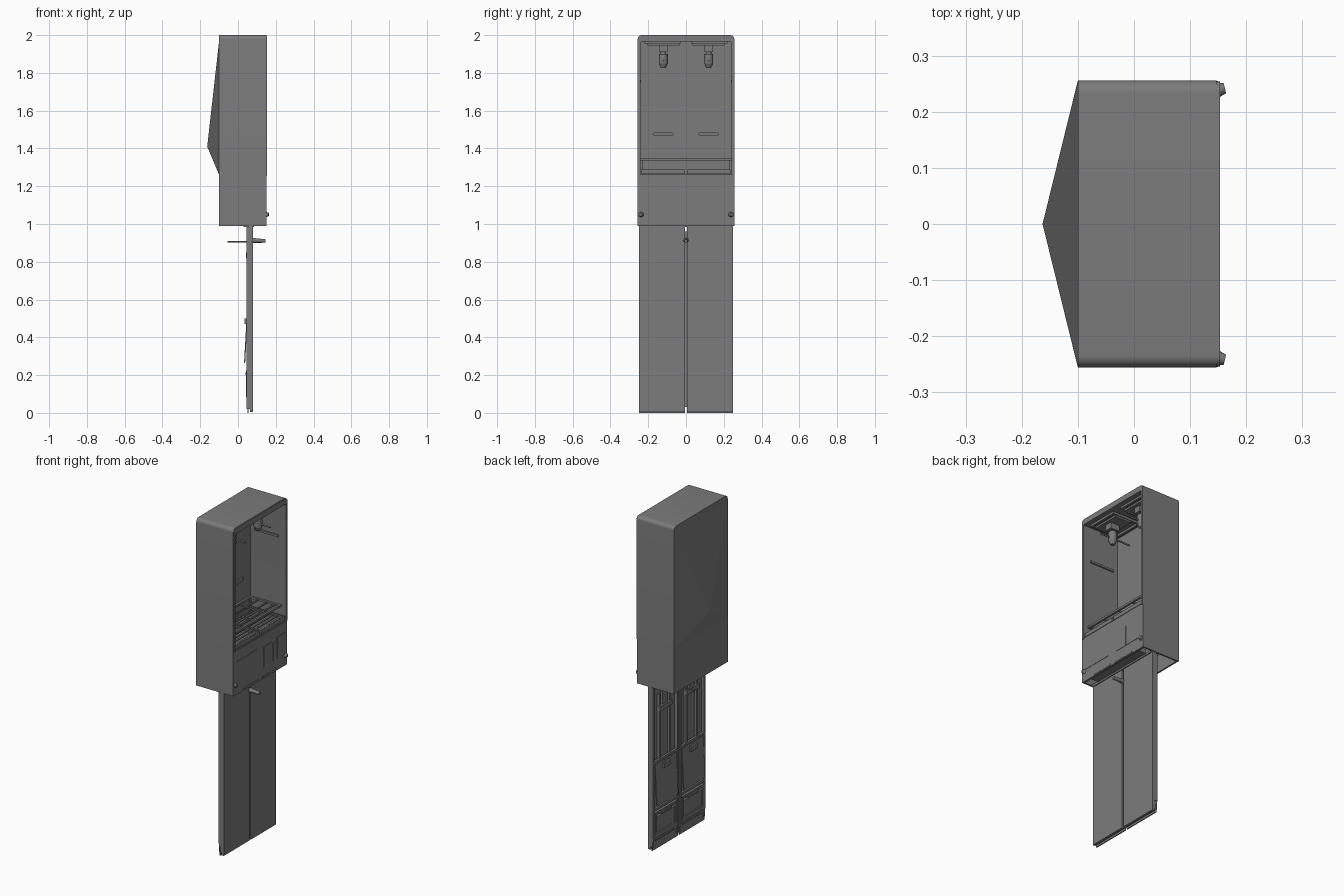
import bpy, bmesh, math
from mathutils import Vector

if "Cube" in bpy.data.objects:
    bpy.data.objects.remove(bpy.data.objects["Cube"])

mat = bpy.data.materials.new("dark_grey_metal")
mat.diffuse_color = (0.2, 0.2, 0.2, 1)
mat.use_nodes = True
mat.node_tree.nodes["Principled BSDF"].inputs["Base Color"].default_value = mat.diffuse_color


def finish(name, bm, smooth=False):
    bmesh.ops.recalc_face_normals(bm, faces=bm.faces)
    me = bpy.data.meshes.new(name)
    bm.to_mesh(me)
    bm.free()
    me.materials.append(mat)
    ob = bpy.data.objects.new(name, me)
    bpy.context.collection.objects.link(ob)
    if smooth:
        bpy.ops.object.select_all(action='DESELECT')
        ob.select_set(True)
        bpy.context.view_layer.objects.active = ob
        bpy.ops.object.shade_smooth_by_angle(angle=math.radians(35))
    return ob


def boxes(name, specs):
    """Boxes given as (x0, x1, y0, y1, z0, z1), joined in one object."""
    bm = bmesh.new()
    for x0, x1, y0, y1, z0, z1 in specs:
        vs = bmesh.ops.create_cube(bm, size=1)["verts"]
        for v in vs:
            v.co = Vector(((x0 + x1) / 2 + v.co.x * (x1 - x0),
                           (y0 + y1) / 2 + v.co.y * (y1 - y0),
                           (z0 + z1) / 2 + v.co.z * (z1 - z0)))
    return finish(name, bm)


def rod(name, a, b, r1, r2=None, seg=16):
    a, b = Vector(a), Vector(b)
    bm = bmesh.new()
    vs = bmesh.ops.create_cone(bm, cap_ends=True, segments=seg, radius1=r1,
                               radius2=r1 if r2 is None else r2, depth=(b - a).length)["verts"]
    q = (b - a).to_track_quat('Z', 'Y')
    for v in vs:
        v.co = q @ v.co + (a + b) / 2
    return finish(name, bm, True)


def frame_x(x0, x1, y0, y1, z0, z1, t):
    """Upright rectangular frame facing x."""
    return [(x0, x1, y0, y0 + t, z0, z1), (x0, x1, y1 - t, y1, z0, z1),
            (x0, x1, y0 + t, y1 - t, z0, z0 + t), (x0, x1, y0 + t, y1 - t, z1 - t, z1)]


def frame_z(x0, x1, y0, y1, z0, z1, t):
    """Flat rectangular frame lying in the horizontal plane."""
    return [(x0, x1, y0, y0 + t, z0, z1), (x0, x1, y1 - t, y1, z0, z1),
            (x0, x0 + t, y0 + t, y1 - t, z0, z1), (x1 - t, x1, y0 + t, y1 - t, z0, z1)]


def arch(hw, top, bottom, r, n=8):
    """Upside-down U in (y, z) with rounded top corners."""
    pts = [(-hw, bottom)]
    for c, start in ((-hw + r, math.pi), (hw - r, math.pi / 2)):
        for i in range(n + 1):
            a = start - math.pi / 2 * i / n
            pts.append((c + r * math.cos(a), top - r + r * math.sin(a)))
    return pts + [(hw, bottom)]


def arch_shell(name, x0, x1, outer, inner):
    bm = bmesh.new()
    rings = [[bm.verts.new((x, y, z)) for y, z in p]
             for x, p in ((x0, outer), (x1, outer), (x1, inner), (x0, inner))]
    for k in range(4):
        a, b = rings[k], rings[(k + 1) % 4]
        for i in range(len(a) - 1):
            bm.faces.new((a[i], a[i + 1], b[i + 1], b[i]))
    for i in (0, -1):
        bm.faces.new([r[i] for r in rings])
    return finish(name, bm, True)


# Cabinet: round-topped shell, front rim, flat back wall
arch_shell("cabinet_shell", -0.10, 0.147, arch(0.256, 2.0, 0.99, 0.022), arch(0.246, 1.985, 0.99, 0.014))
arch_shell("cabinet_front_rim", 0.147, 0.153, arch(0.254, 1.998, 1.255, 0.02), arch(0.242, 1.965, 1.255, 0.012))
boxes("back_wall", [(-0.099, -0.09, -0.25, 0.25, 0.99, 1.99)])

# Low pyramid on the back
bm = bmesh.new()
base = [bm.verts.new((-0.10, y, z)) for y, z in ((-0.256, 1.26), (0.256, 1.26), (0.256, 1.97), (-0.256, 1.97))]
tip = bm.verts.new((-0.163, 0, 1.41))
bm.faces.new(base)
for i in range(4):
    bm.faces.new((base[i], base[(i + 1) % 4], tip))
finish("back_pyramid", bm)

# Ceiling panel with recessed rings round each nozzle
boxes("ceiling_panel", [(-0.09, 0.145, -0.246, 0.246, 1.968, 1.975)]
      + frame_z(-0.07, 0.12, -0.22, -0.03, 1.955, 1.968, 0.012)
      + frame_z(-0.07, 0.12, 0.03, 0.22, 1.955, 1.968, 0.012))

for s, side in ((-1, "left"), (1, "right")):
    y = s * 0.12
    # Nozzle: mount, neck, head and long tube
    boxes(side + "_nozzle_mount", [(-0.01, 0.10, y - 0.085, y + 0.085, 1.945, 1.957),
                                   (0.02, 0.08, y - 0.022, y + 0.022, 1.91, 1.957)])
    rod(side + "_nozzle_neck", (0.05, y, 1.92), (0.05, y, 1.88), 0.014)
    rod(side + "_nozzle_head", (0.05, y, 1.90), (0.05, y, 1.85), 0.024)
    rod(side + "_nozzle_tip", (0.05, y, 1.85), (0.05, y, 1.825), 0.024, 0.012)
    rod(side + "_nozzle_tube", (-0.07, y, 1.865), (0.135, y, 1.865), 0.005)
    # Bars on the back wall and on the side wall
    boxes(side + "_back_bar", [(-0.09, -0.08, y - 0.045, y + 0.045, 1.466, 1.484)])
    rod(side + "_back_bar_inner_end", (-0.09, y - 0.045, 1.475), (-0.08, y - 0.045, 1.475), 0.009)
    rod(side + "_back_bar_outer_end", (-0.09, y + 0.045, 1.475), (-0.08, y + 0.045, 1.475), 0.009)
    boxes(side + "_wall_bar", [(-0.06, 0.10, s * 0.242 - 0.004, s * 0.242 + 0.004, 1.75, 1.762)])
    # Drip tray with slats
    lo, hi = sorted((s * 0.006, s * 0.236))
    boxes(side + "_drip_tray", frame_z(-0.08, 0.148, lo, hi, 1.27, 1.288, 0.008)
          + [(-0.08, 0.148, lo, hi, 1.266, 1.27)]
          + [(-0.075 + i * 0.025, -0.065 + i * 0.025, lo, hi, 1.28, 1.285) for i in range(1, 9)])
    # Lock at the lower panel corner
    rod(side + "_lock", (0.145, s * 0.238, 1.05), (0.162, s * 0.242, 1.05), 0.015, 0.009)

# Raised rack above the drip trays
boxes("serving_rack", frame_z(-0.088, 0.12, -0.242, 0.242, 1.335, 1.347, 0.012)
      + [(-0.088, 0.12, y - 0.004, y + 0.004, 1.335, 1.343) for y in (-0.12, 0, 0.12)]
      + [(x - 0.004, x + 0.004, -0.24, 0.24, 1.335, 1.343) for x in (-0.03, 0.03, 0.08)]
      + [(-0.088, -0.08, s * 0.235 - 0.006, s * 0.235 + 0.006, 1.262, 1.34) for s in (-1, 1)])

# Shelf under the trays and lower fascia with plates
boxes("shelf", [(-0.09, 0.148, -0.246, 0.246, 1.255, 1.263)])
boxes("lower_fascia", [(0.138, 0.15, -0.255, 0.255, 0.99, 1.255)])
boxes("fascia_plates", [(0.15, 0.152, y0, y1, z0, z1) for y0, y1, z0, z1 in (
    (-0.23, -0.03, 1.06, 1.19), (0.03, 0.11, 1.06, 1.18), (0.12, 0.15, 1.06, 1.17),
    (0.16, 0.23, 1.06, 1.19), (-0.16, -0.02, 0.995, 1.005), (0.02, 0.16, 0.995, 1.005))])
boxes("underside_beam", [(0.085, 0.138, -0.20, 0.20, 0.995, 1.02), (0.03, 0.085, -0.24, 0.24, 0.985, 1.0)])

# Pair of doors: outer skin, inner frame, panels and pockets
for s, side in ((-1, "left"), (1, "right")):
    lo, hi = sorted((s * 0.006, s * 0.25))
    inner_edge, outer_edge = s * 0.006, s * 0.25
    boxes(side + "_door_skin", [(0.064, 0.08, lo, hi, 0.005, 0.99)])
    boxes(side + "_door_hinge_strip", [(0.056, 0.066, *sorted((outer_edge, outer_edge - s * 0.012)), 0.07, 0.99),
                                       (0.056, 0.066, *sorted((inner_edge, inner_edge + s * 0.012)), 0.07, 0.99)])
    boxes(side + "_door_frame", frame_x(0.044, 0.058, lo, hi, 0.07, 0.985, 0.014)
          + [(0.044, 0.058, lo, hi, z, z + 0.014) for z in (0.235, 0.52)])
    mid = (lo + hi) / 2
    boxes(side + "_door_upper_rails", [(0.05, 0.064, y - 0.006, y + 0.006, 0.53, 0.92)
                                       for y in (mid - 0.05, mid + 0.05)]
          + [(0.042, 0.064, mid - 0.06, mid + 0.06, 0.82, 0.85), (0.05, 0.064, mid - 0.025, mid + 0.025, 0.85, 0.93)])
    # Tilted pocket plate
    plate = boxes(side + "_pocket_plate", [(-0.003, 0.003, lo + 0.02, hi - 0.02, -0.125, 0.125)])
    plate.location = (0.042, 0, 0.39)
    plate.rotation_euler = (0, math.radians(3.2), 0)
    boxes(side + "_pocket_catch", [(0.034, 0.05, mid - 0.03, mid + 0.03, 0.47, 0.50)])
    # Lower bin
    boxes(side + "_lower_bin", frame_x(0.042, 0.06, lo + 0.02, hi - 0.02, 0.085, 0.225, 0.012)
          + [(0.05, 0.064, lo + 0.03, hi - 0.03, 0.095, 0.19), (0.04, 0.06, mid - 0.05, mid + 0.05, 0.20, 0.215)])
    # Feet below the frame
    boxes(side + "_door_feet", [(0.046, 0.07, y - 0.008, y + 0.008, 0.02, 0.07) for y in (lo + 0.012, hi - 0.012)]
          + [(0.05, 0.056, lo, hi, 0.0, 0.05)])

# Centre seam strip and lever handle
boxes("centre_seam", [(0.056, 0.068, -0.007, 0.007, 0.03, 0.96)])
rod("handle_spindle", (-0.055, 0, 0.905), (0.09, 0, 0.905), 0.004)
rod("handle_grip", (0.08, 0, 0.913), (0.145, 0, 0.91), 0.013, 0.009)
